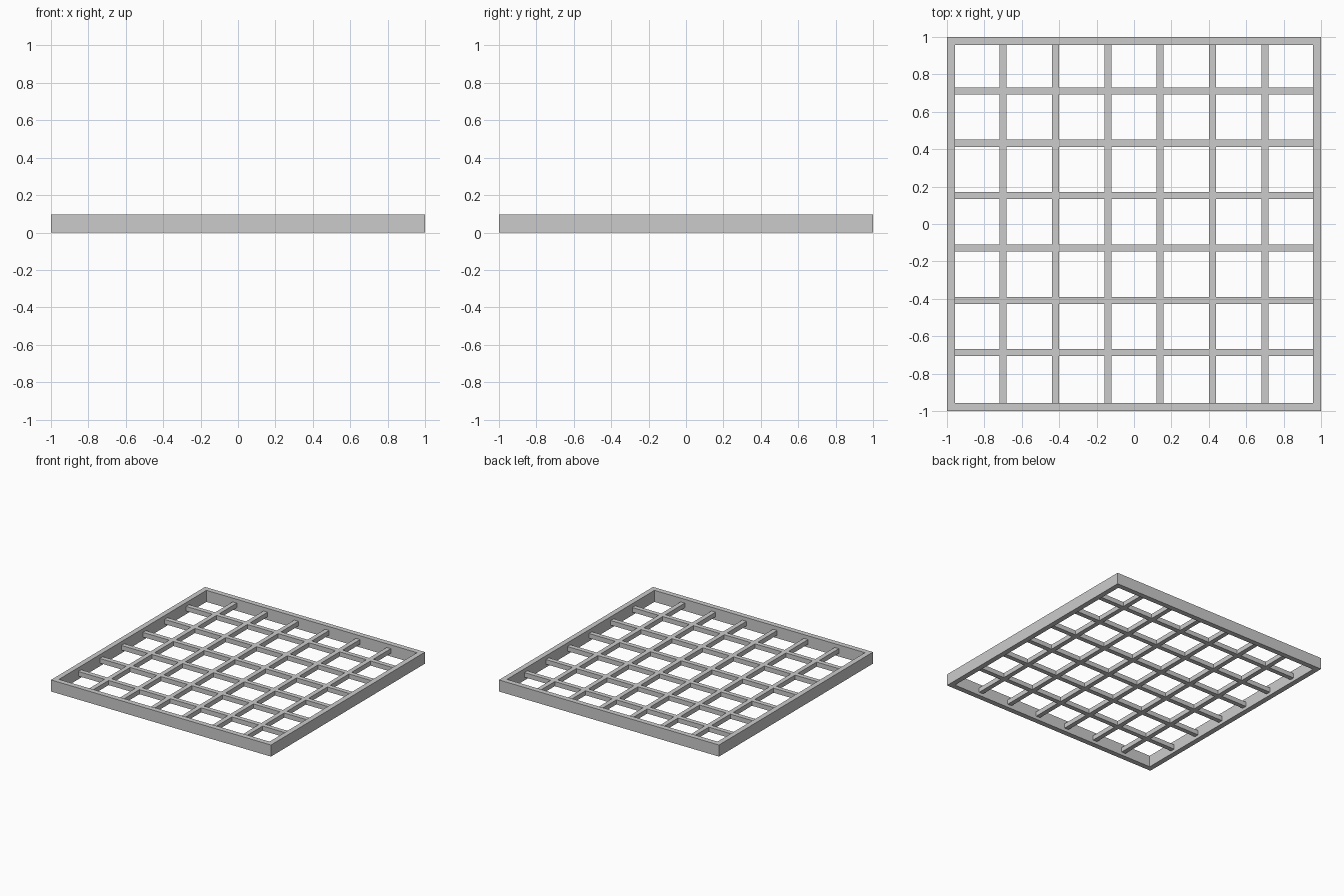
import bpy, bmesh

if "Cube" in bpy.data.objects:
    bpy.data.objects.remove(bpy.data.objects["Cube"])

HALF = 1.0        # outer half size
INNER = 0.957     # inner half size of the frame
HEIGHT = 0.095
BAR = 0.038       # bar width
BAR_Z = (0.026, 0.064)
PITCH = 0.28


def pierced_plate(name, xs, ys, z0, z1, solid):
    """Extruded plate on a grid of break lines; solid(i, j) picks filled cells."""
    bm = bmesh.new()
    v = [[bm.verts.new((x, y, z0)) for y in ys] for x in xs]
    for i in range(len(xs) - 1):
        for j in range(len(ys) - 1):
            if solid(i, j):
                bm.faces.new((v[i][j], v[i + 1][j], v[i + 1][j + 1], v[i][j + 1]))
    bmesh.ops.delete(bm, geom=[p for p in bm.verts if not p.link_faces], context='VERTS')
    ext = bmesh.ops.extrude_face_region(bm, geom=bm.faces[:], use_keep_orig=True)
    top = [g for g in ext["geom"] if isinstance(g, bmesh.types.BMVert)]
    bmesh.ops.translate(bm, verts=top, vec=(0, 0, z1 - z0))
    bmesh.ops.recalc_face_normals(bm, faces=bm.faces[:])
    me = bpy.data.meshes.new(name)
    bm.to_mesh(me)
    bm.free()
    ob = bpy.data.objects.new(name, me)
    bpy.context.collection.objects.link(ob)
    return ob


def breaks(offset):
    """Edges of the six bars between the frame's inner walls."""
    out = [-INNER]
    for k in range(6):
        c = (k - 2.5) * PITCH + offset
        out += [c - BAR / 2, c + BAR / 2]
    return out + [INNER]


# Outer square frame
edge = [-HALF, -INNER, INNER, HALF]
pierced_plate("frame", edge, edge, 0, HEIGHT, lambda i, j: (i, j) != (1, 1))

# Crossing bars, joined flush
pierced_plate("grate_bars", breaks(0.0), breaks(0.012), *BAR_Z,
              lambda i, j: i % 2 == 1 or j % 2 == 1)
